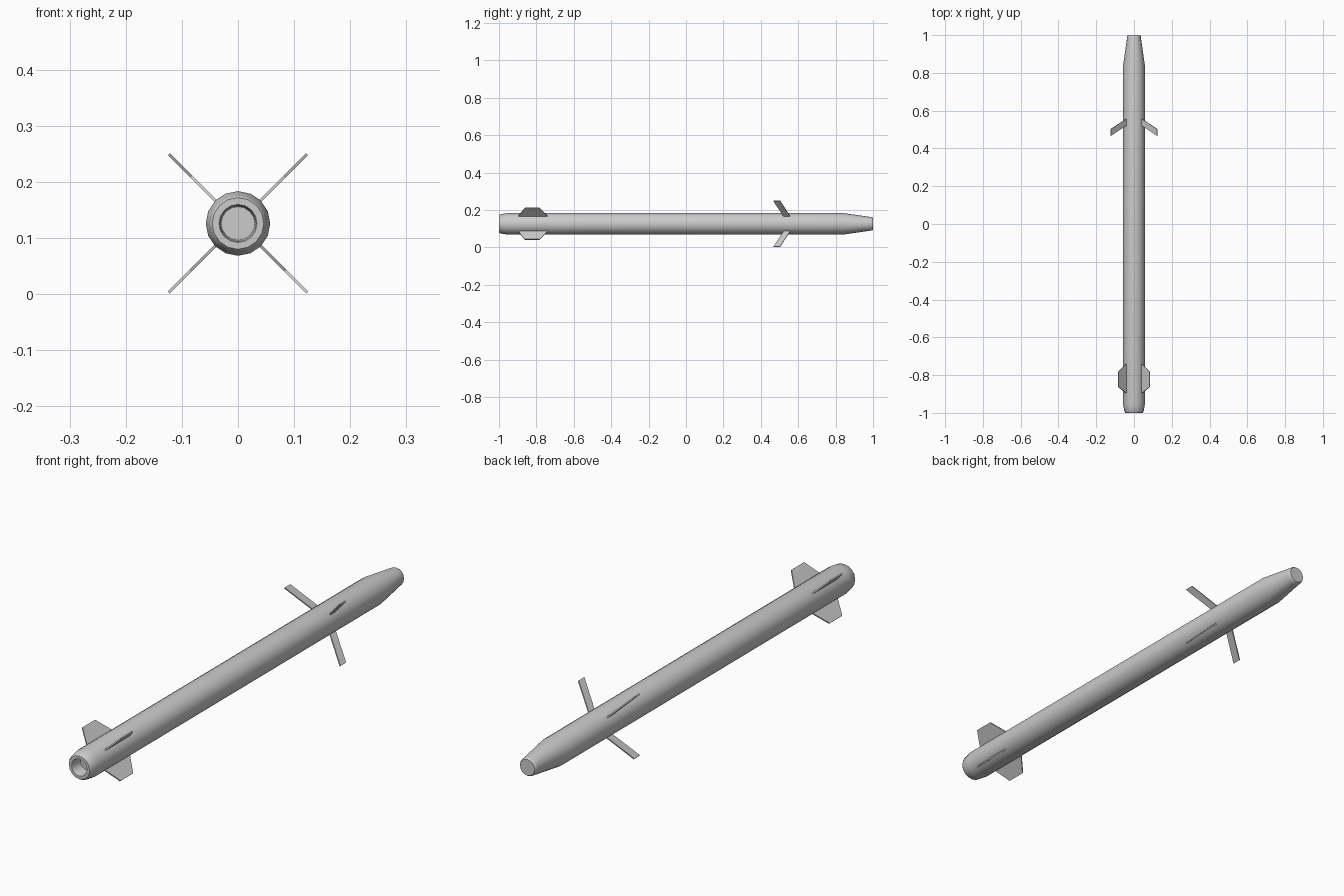
import bpy, bmesh
from math import sin, cos, pi, radians
from mathutils import Vector

if "Cube" in bpy.data.objects:
    bpy.data.objects.remove(bpy.data.objects["Cube"])

AXIS_Z = 0.126
SIDES = 16


def finish(name, bm, angle=30):
    bmesh.ops.recalc_face_normals(bm, faces=bm.faces)
    me = bpy.data.meshes.new(name)
    bm.to_mesh(me)
    bm.free()
    ob = bpy.data.objects.new(name, me)
    bpy.context.collection.objects.link(ob)
    bpy.ops.object.select_all(action='DESELECT')
    ob.select_set(True)
    bpy.context.view_layer.objects.active = ob
    bpy.ops.object.shade_smooth_by_angle(angle=radians(angle))
    return ob


def lathe(name, profile):
    """Closed solid turned about the long axis from (y, radius) points."""
    bm = bmesh.new()
    rings = [[bm.verts.new((r * cos(2 * pi * i / SIDES), y,
                            AXIS_Z + r * sin(2 * pi * i / SIDES)))
              for i in range(SIDES)] for y, r in profile]
    for a, b in zip(rings, rings[1:]):
        for i in range(SIDES):
            j = (i + 1) % SIDES
            bm.faces.new((a[i], a[j], b[j], b[i]))
    bm.faces.new(rings[0])
    bm.faces.new(rings[-1])
    return finish(name, bm)


def fin(name, outline, angle, thick):
    """Flat plate from (radius, y) points, standing out at the given angle."""
    out = Vector((cos(angle), 0, sin(angle)))
    side = Vector((-sin(angle), 0, cos(angle))) * thick / 2
    bm = bmesh.new()
    loops = [[bm.verts.new(out * r + Vector((0, y, AXIS_Z)) + side * s)
              for r, y in outline] for s in (-1, 1)]
    n = len(outline)
    for loop in loops:
        bm.faces.new(loop)
    for i in range(n):
        j = (i + 1) % n
        bm.faces.new((loops[0][i], loops[0][j], loops[1][j], loops[1][i]))
    return finish(name, bm)


# Body: exhaust recess, rounded tail, long tube, tapered blunt nose
lathe("body", [(-0.95, 0.030), (-0.995, 0.032), (-1.0, 0.034), (-1.0, 0.046),
               (-0.993, 0.051), (-0.955, 0.0575), (0.84, 0.0575),
               (0.985, 0.037), (0.994, 0.036), (1.0, 0.032)])

# Four swept canards and four tail fins in an X layout
canard = [(0.050, 0.56), (0.050, 0.525), (0.174, 0.467), (0.174, 0.503)]
tail = [(0.050, -0.897), (0.060, -0.895), (0.119, -0.862),
        (0.119, -0.783), (0.060, -0.742), (0.050, -0.735)]
for k in range(4):
    a = pi / 4 + k * pi / 2
    fin(f"canard_{k + 1}", canard, a, 0.005)
    fin(f"tail_fin_{k + 1}", tail, a, 0.005)
